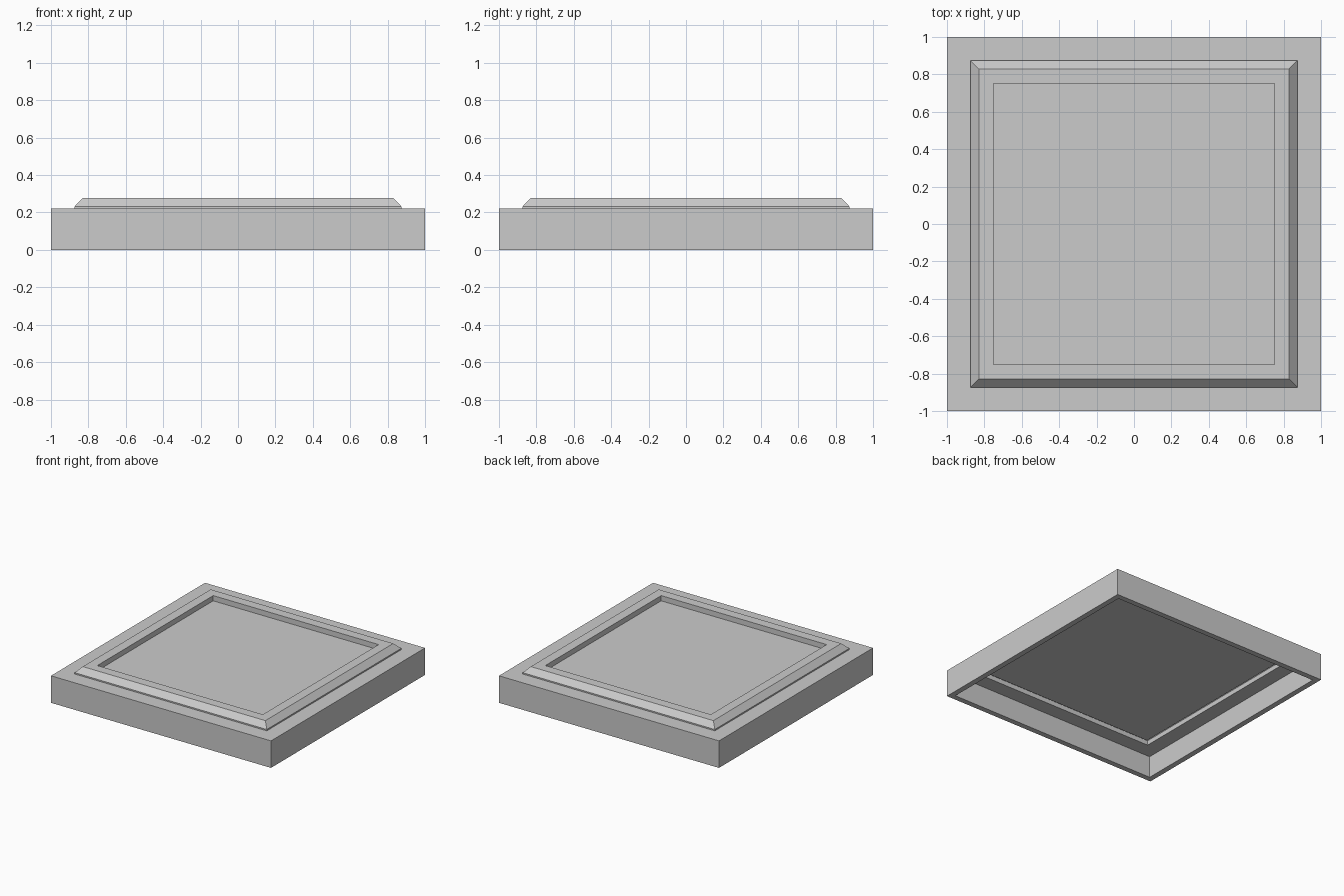
import bpy
import bmesh

if "Cube" in bpy.data.objects:
    bpy.data.objects.remove(bpy.data.objects["Cube"])

grey = bpy.data.materials.new("plain grey")
grey.diffuse_color = (0.6, 0.6, 0.6, 1)
grey.use_nodes = True
grey.node_tree.nodes["Principled BSDF"].inputs["Base Color"].default_value = grey.diffuse_color


def square_rings(name, profile):
    """Sweep a (half width, height) profile around a square and cap both ends."""
    bm = bmesh.new()
    rings = [[bm.verts.new((sx * w, sy * w, z))
              for sx, sy in ((-1, -1), (1, -1), (1, 1), (-1, 1))]
             for w, z in profile]
    for a, b in zip(rings, rings[1:]):
        for i in range(4):
            j = (i + 1) % 4
            bm.faces.new((a[i], a[j], b[j], b[i]))
    bm.faces.new(rings[0][::-1])
    bm.faces.new(rings[-1])
    bmesh.ops.recalc_face_normals(bm, faces=bm.faces)
    mesh = bpy.data.meshes.new(name)
    bm.to_mesh(mesh)
    bm.free()
    mesh.materials.append(grey)
    obj = bpy.data.objects.new(name, mesh)
    bpy.context.collection.objects.link(obj)
    return obj


# Hollow underside: recessed panel, groove below the lip, ledge, skirt inside
underside = [(0.795, 0.19), (0.795, 0.233), (0.812, 0.233), (0.83, 0.215),
             (0.83, 0.178), (0.955, 0.178), (0.955, 0.0)]
# Upper side: skirt outside, deck, chamfered lip, sunken panel
upper_side = [(1.0, 0.0), (1.0, 0.222), (0.873, 0.222), (0.873, 0.233),
              (0.83, 0.278), (0.752, 0.278), (0.752, 0.235)]

square_rings("square_lid", underside + upper_side)
